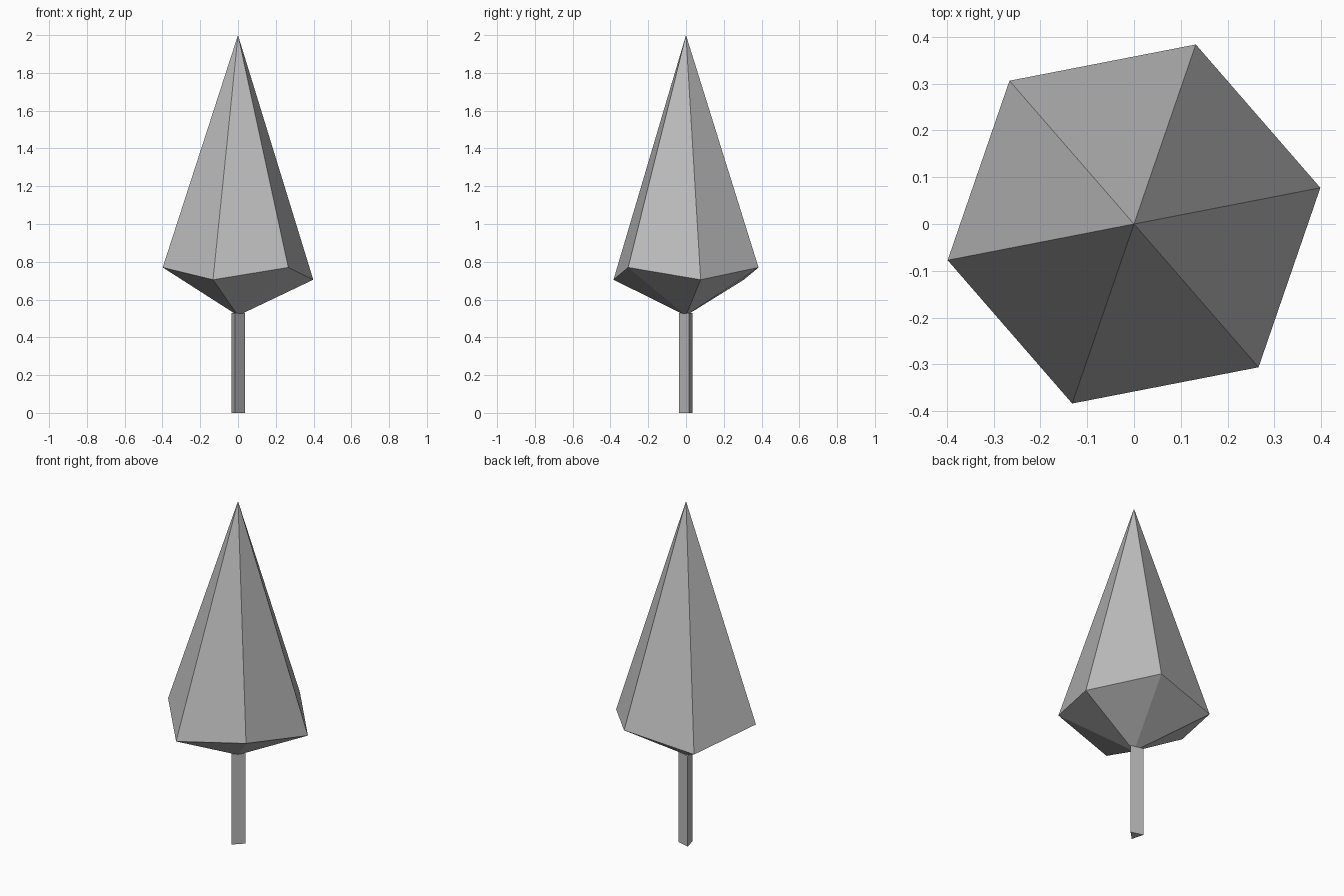
import bpy, bmesh
from math import cos, sin, radians

cube = bpy.data.objects.get("Cube")
if cube:
    bpy.data.objects.remove(cube)

grey = bpy.data.materials.new("plain_grey")
grey.use_nodes = True
colour = (0.5, 0.5, 0.5, 1)
grey.diffuse_color = colour
grey.node_tree.nodes["Principled BSDF"].inputs["Base Color"].default_value = colour


def ring(bm, sides, radius, start, heights, centre=(0, 0)):
    """Regular ring of vertices whose heights cycle through the given list."""
    verts = []
    for i in range(sides):
        a = radians(start + i * 360 / sides)
        verts.append(bm.verts.new((centre[0] + radius * cos(a),
                                   centre[1] + radius * sin(a),
                                   heights[i % len(heights)])))
    return verts


def finish(bm, name):
    bmesh.ops.recalc_face_normals(bm, faces=bm.faces)
    mesh = bpy.data.meshes.new(name)
    bm.to_mesh(mesh)
    bm.free()
    mesh.materials.append(grey)
    bpy.context.collection.objects.link(bpy.data.objects.new(name, mesh))


# Crown: zigzag six-sided rim joined to a top point and a bottom point
bm = bmesh.new()
rim = ring(bm, 6, 0.406, 11, [0.705, 0.77])
for z in (2.0, 0.515):
    tip = bm.verts.new((0, 0, z))
    for i in range(6):
        bm.faces.new((rim[i - 1], rim[i], tip))
finish(bm, "crown")

# Trunk: slim three-sided prism running up into the crown
bm = bmesh.new()
low, high = (ring(bm, 3, 0.043, 15, [z], (-0.005, 0.004)) for z in (0, 0.53))
for i in range(3):
    bm.faces.new((low[i - 1], low[i], high[i], high[i - 1]))
bm.faces.new(low)
bm.faces.new(high)
finish(bm, "trunk")
